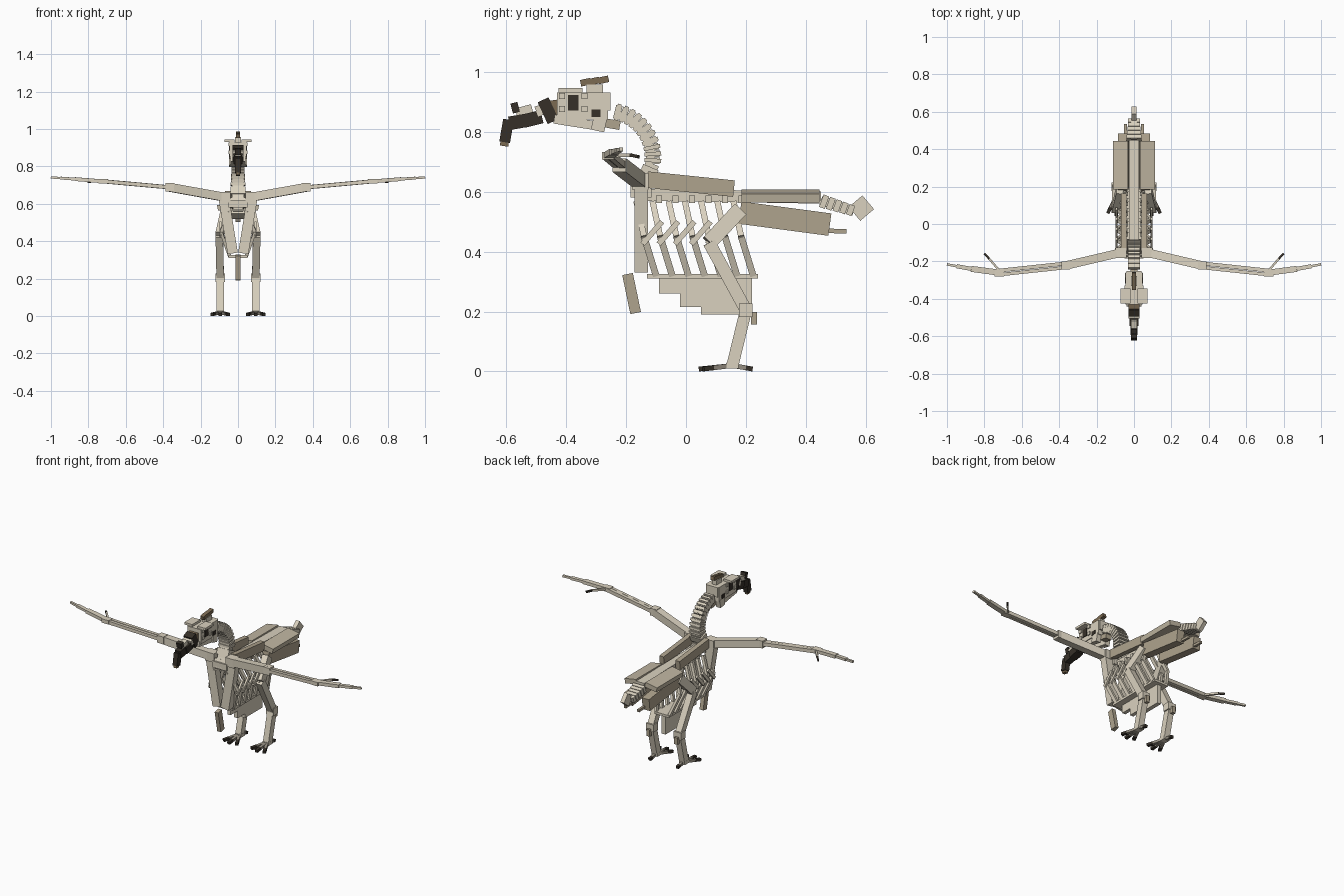
import bpy
import bmesh
import math
from mathutils import Vector, Matrix

default_cube = bpy.data.objects.get("Cube")
if default_cube:
    bpy.data.objects.remove(default_cube)


def material(name, red, green, blue):
    colour = (red, green, blue, 1)
    made = bpy.data.materials.new(name)
    made.use_nodes = True
    made.diffuse_color = colour
    made.node_tree.nodes["Principled BSDF"].inputs["Base Color"].default_value = colour
    return made


BONE = material("pale bone", .7, .64, .52)
WARM = material("warm bone", .53, .47, .36)
TAN = material("tan bone", .43, .37, .27)
GREY = material("grey bone", .3, .27, .22)
DARK = material("dark horn", .037, .03, .022)
BROWN = material("brown crest", .2, .145, .085)


def solid(name, placement, size, mat):
    """Box of the given size under a placement matrix."""
    mesh = bpy.data.meshes.new(name)
    bm = bmesh.new()
    bmesh.ops.create_cube(bm, size=1, matrix=placement @ Matrix.Diagonal((*size, 1)))
    bm.to_mesh(mesh)
    bm.free()
    mesh.materials.append(mat)
    bpy.context.collection.objects.link(bpy.data.objects.new(name, mesh))


def mirrored(name, *points):
    """Yield the points once on the centre plane, or once for each side."""
    points = [Vector(point) for point in points]
    if not any(point.x for point in points):
        yield name, 1, points
        return
    for side, label in ((1, "left"), (-1, "right")):
        yield f"{label}_{name}", side, [Vector((side * p.x, p.y, p.z)) for p in points]


def box(name, location, size, mat=BONE, pitch=0, roll=0):
    for label, side, (centre,) in mirrored(name, location):
        placement = (Matrix.Translation(centre) @ Matrix.Rotation(math.radians(pitch), 4, 'X')
                     @ Matrix.Rotation(math.radians(roll * side), 4, 'Y'))
        solid(label, placement, size, mat)


def bar(name, start, end, width, height, mat=BONE):
    """Box running from start to end, with its width measured sideways."""
    for label, side, (first, last) in mirrored(name, start, end):
        along = (last - first).normalized()
        across = Vector((1, 0, 0))
        if abs(along.x) > .8:
            across = along.cross(Vector((0, 0, 1)))
        across = (across - along * along.dot(across)).normalized()
        turn = Matrix((across, along, across.cross(along))).transposed().to_4x4()
        size = (width, (last - first).length, height)
        solid(label, Matrix.Translation((first + last) / 2) @ turn, size, mat)


# Spine and back
bar("spine", (0, -.17, .59), (0, .45, .58), .055, .04)
for index in range(6):
    box(f"back_vertebra_{index}", (0, .055 * index - .09, .575), (.075, .02, .025))
bar("shoulder_blade", (.055, -.13, .64), (.055, .16, .61), .03, .055, TAN)
box("upper_pelvis", (.07, .315, .585), (.08, .26, .03), WARM, roll=10)
bar("lower_pelvis", (.06, .18, .53), (.06, .48, .49), .05, .075, TAN)
bar("pubis", (.045, .46, .47), (.045, .535, .467), .015, .015, TAN)

# Tail
tail_root, tail_end = Vector((0, .45, .57)), Vector((0, .56, .535))
bar("tail_core", tail_root, tail_end, .03, .03)
for index in range(5):
    along_tail = (index + .5) / 5
    box(f"tail_vertebra_{index}", tail_root.lerp(tail_end, along_tail),
        (.08 - .02 * along_tail, .02, .045 - .01 * along_tail), pitch=-20)
box("tail_tip", (0, .585, .545), (.025, .06, .06), pitch=40)

# Ribs with hooked side spurs
for index in range(7):
    rib_y = .054 * index - .1
    bend = Vector((.09, rib_y - .04, .45))
    bar(f"upper_rib_{index}", (.04, rib_y - .065, .565), bend, .018, .02)
    bar(f"lower_rib_{index}", bend, (.045, rib_y, .32), .016, .022)
    if index < 5:
        bar(f"rib_spur_{index}", (.094, rib_y - .045, .425), (.094, rib_y + .02, .5), .012, .018)

# Breastbone and stepped keel
bar("breastbone", (0, -.13, .318), (0, .24, .318), .1, .014)
for index, (front, back, low) in enumerate(((-.09, .19, .26), (-.02, .19, .215), (.05, .22, .19))):
    box(f"keel_{index}", (0, (front + back) / 2, (.31 + low) / 2),
        (.022 + index / 500, back - front, .31 - low))
bar("coracoid", (.075, -.15, .62), (.028, -.15, .335), .055, .045)
bar("wishbone", (0, -.195, .325), (0, -.168, .195), .025, .036, TAN)
box("chest_joint", (0, -.15, .6), (.1, .07, .04))

# Neck: a short rise from the chest, then an arc up to the skull
neck_base = Vector((0, -.165, .58))
arc_centre = Vector((0, -.265, .715))
arc_radius = .155
neck_path = [neck_base, neck_base.lerp(arc_centre + Vector((0, arc_radius, -.03)), .5)]
for index in range(12):
    angle = math.radians(8 * index - 8)
    neck_path.append(arc_centre + arc_radius * Vector((0, math.cos(angle), math.sin(angle))))
for index, (lower, upper) in enumerate(zip(neck_path, neck_path[1:])):
    step = upper - lower
    bar(f"neck_core_{index}", lower, upper, .062, .046)
    bar(f"neck_vertebra_{index}", lower + step * .2, upper - step * .2, .082 - index / 500, .056)
box("throat", (0, -.245, .825), (.04, .05, .03), TAN, pitch=-10)

# Skull
box("skull", (0, -.345, .885), (.09, .17, .09))
box("skull_back", (0, -.275, .9), (.08, .045, .06))
box("brow", (.045, -.385, .938), (.055, .08, .014))
eye = Vector((.046, -.376, .897))
box("eye", eye, (.006, .034, .052), DARK)
for shift_y in (-.037, .037):
    for shift_z in (-.022, .022):
        box("eye_rim", eye + Vector((0, shift_y, shift_z)), (.012, .02, .02))
box("ear", (.046, -.3, .862), (.006, .03, .025), DARK)
bar("jaw", (.028, -.44, .842), (.028, -.27, .815), .025, .03)
box("jaw_hinge", (.033, -.29, .827), (.03, .045, .05), pitch=-12)
box("crest_base", (0, -.305, .94), (.03, .055, .035))
for index in range(3):
    box(f"crest_{index}", (0, .03 * index - .335, .965 + index / 250), (.024, .034, .022), BROWN, pitch=12)

# Hooked beak
box("beak_collar", (0, -.44, .87), (.058, .03, .07), BROWN, pitch=10)
box("beak_root", (0, -.46, .87), (.06, .04, .08), DARK, pitch=25)
box("beak_patch", (0, -.49, .87), (.058, .02, .035), pitch=20)
box("beak_middle", (0, -.51, .843), (.05, .06, .045), DARK, pitch=14)
box("beak_front", (0, -.56, .833), (.04, .06, .045), DARK, pitch=10)
box("beak_ridge", (0, -.54, .87), (.03, .055, .03), pitch=15)
box("beak_knob", (0, -.57, .88), (.034, .024, .034), DARK, pitch=15)
beak_bend = Vector((0, -.605, .765))
bar("beak_hook", (0, -.592, .84), beak_bend, .03, .036, DARK)
bar("beak_tip", beak_bend, (0, -.607, .752), .02, .028, BROWN)

# Wings, joint by joint
shoulder = Vector((.07, -.153, .635))
elbow = Vector((.365, -.222, .688))
wrist = Vector((.72, -.26, .72))
knuckle = Vector((.87, -.24, .732))
wing_tip = Vector((1, -.216, .741))
thumb_bend = Vector((.775, -.185, .722))
forearm_gap = Vector((0, .011, 0))
bar("upper_arm", shoulder, elbow, .045, .046)
box("shoulder", shoulder, (.06, .055, .055))
box("elbow", elbow, (.045, .045, .045))
bar("ulna", elbow + forearm_gap, wrist + forearm_gap, .02, .022)
bar("radius", elbow - forearm_gap, wrist - forearm_gap, .018, .02)
box("wrist", wrist, (.05, .04, .024))
bar("hand", wrist, knuckle, .032, .02)
bar("finger", knuckle, knuckle.lerp(wing_tip, .6), .022, .015)
bar("finger_tip", knuckle.lerp(wing_tip, .5), wing_tip, .013, .012)
bar("thumb", wrist + forearm_gap, thumb_bend, .011, .012)
bar("thumb_claw", thumb_bend, (.8, -.158, .716), .01, .011, DARK)

# Legs, joint by joint
knee = Vector((.1, .077, .43))
ankle = Vector((.095, .2, .205))
foot = Vector((.095, .155, .02))
bar("thigh", (.075, .18, .54), knee, .04, .052)
bar("shin", knee, ankle, .04, .042)
box("ankle", ankle, (.052, .045, .045))
box("heel_spur", ankle + Vector((0, .027, -.027)), (.022, .02, .042), TAN)
bar("shank", ankle, foot, .038, .04)
box("foot_pad", foot, (.04, .04, .02))

# Toes and claws
for index, (spread, reach) in enumerate(((-.03, -.065), (0, -.075), (.03, -.065), (0, .045))):
    toe = Vector((spread, reach, -.008))
    bar(f"toe_{index}", foot, foot + toe, .017, .016, GREY)
    bar(f"claw_{index}", foot + toe, foot + toe * 1.5, .018, .016, DARK)
